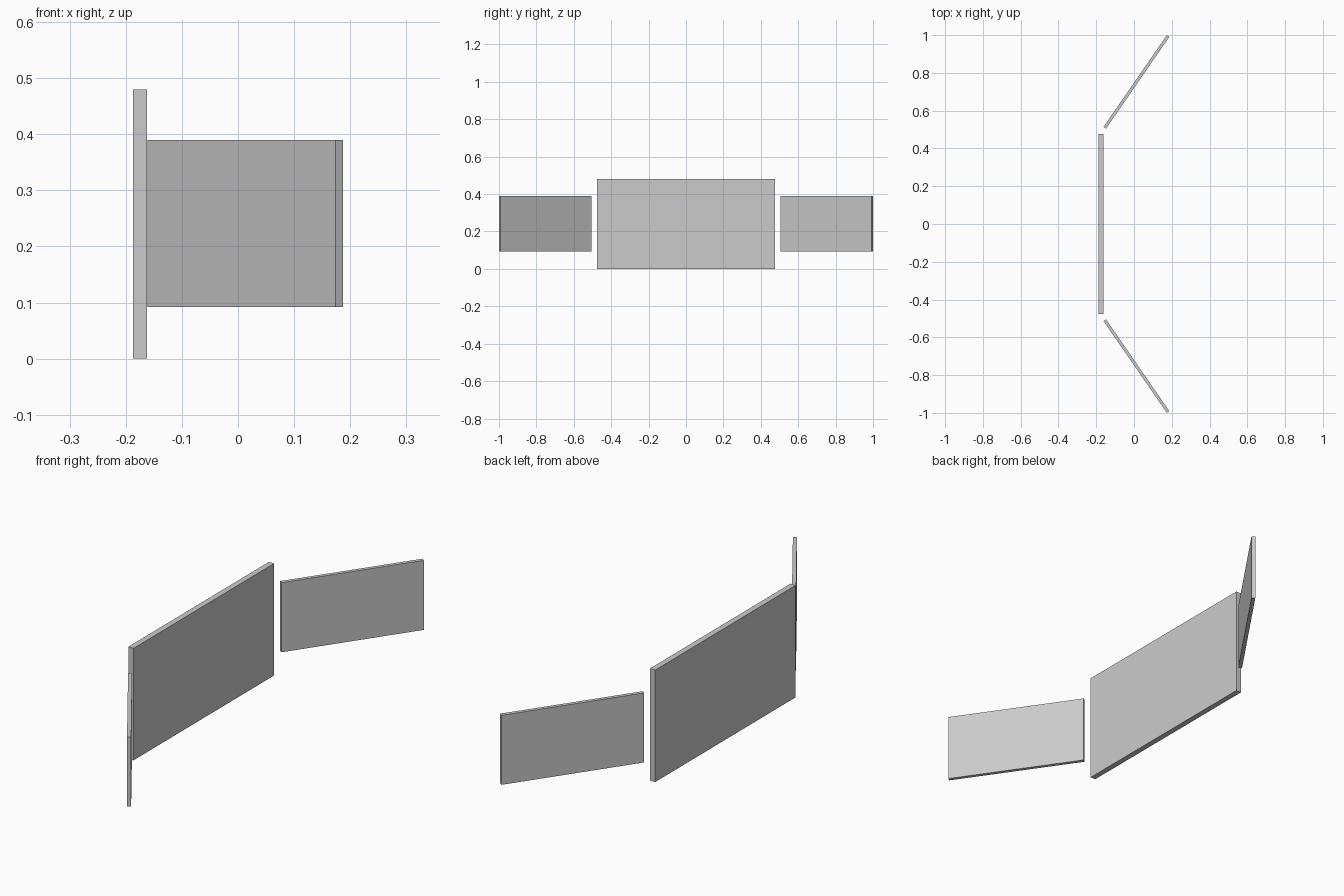
import bpy
from math import radians

if "Cube" in bpy.data.objects:
    bpy.data.objects.remove(bpy.data.objects["Cube"])


def box(name, size, centre, turn=0.0):
    bpy.ops.mesh.primitive_cube_add(size=1, location=centre)
    ob = bpy.context.object
    ob.name = name
    ob.scale = size
    bpy.ops.object.transform_apply(location=False, rotation=False, scale=True)
    ob.rotation_euler.z = radians(turn)
    return ob


# large central panel
box("centre_panel", (0.025, 0.952, 0.48), (-0.1745, 0, 0.24))

# thinner side panels, angled forward in x
for name, side in (("back_wing_panel", 1), ("front_wing_panel", -1)):
    box(name, (0.016, 0.59, 0.298), (0.013, side * 0.7525, 0.241), -side * 34.6)
